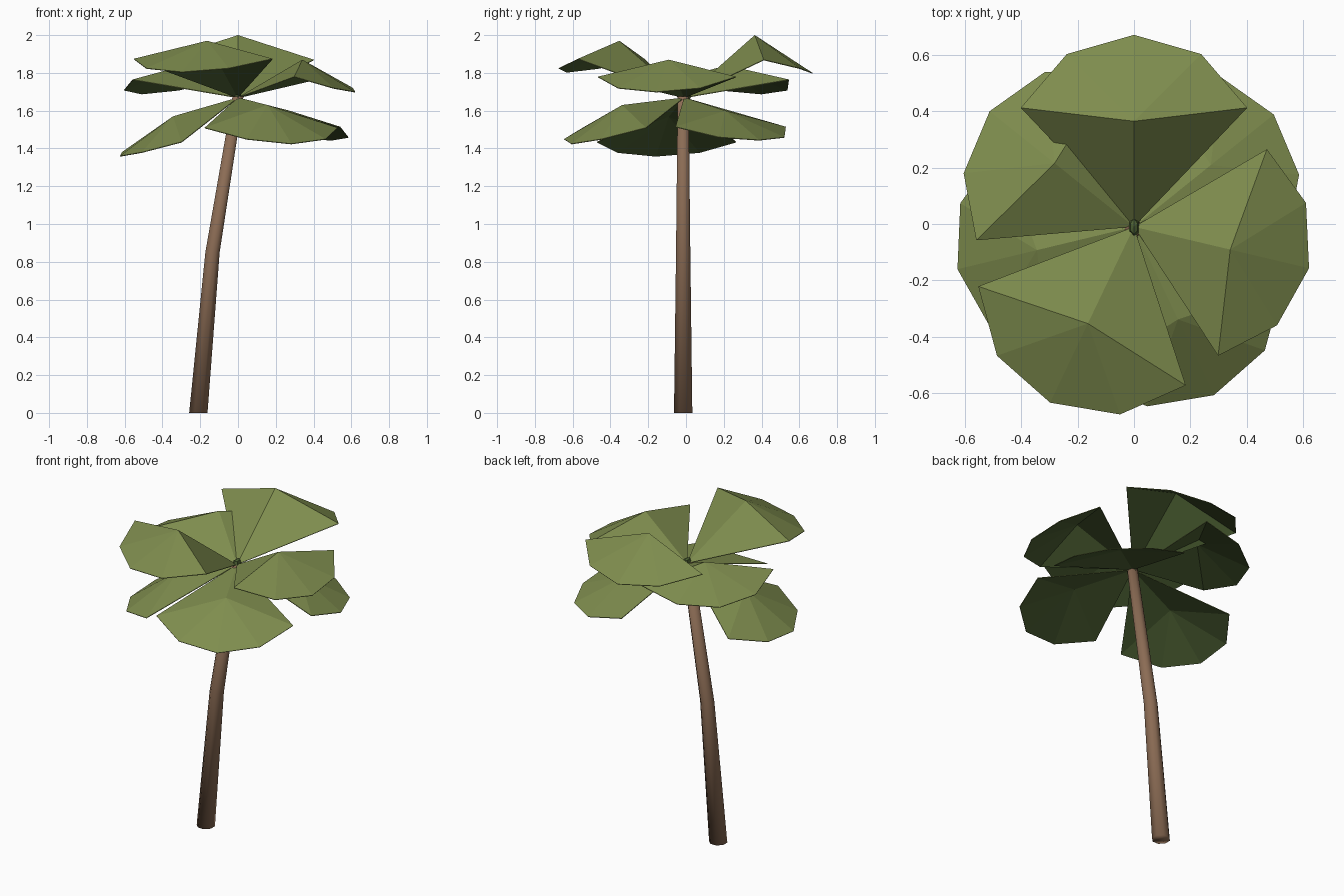
import bpy
import math
from mathutils import Vector, Matrix

cube = bpy.data.objects.get("Cube")
if cube:
    bpy.data.objects.remove(cube)


def make_material(name, color):
    mat = bpy.data.materials.new(name)
    mat.use_nodes = True
    mat.diffuse_color = (*color, 1)
    mat.node_tree.nodes["Principled BSDF"].inputs["Base Color"].default_value = (*color, 1)
    return mat


leaf_green = make_material("leaf green", (0.21, 0.265, 0.076))
dark_green = make_material("dark leaf green", (0.075, 0.12, 0.034))
bark_brown = make_material("bark brown", (0.26, 0.15, 0.09))


def make_object(name, verts, faces, *materials):
    mesh = bpy.data.meshes.new(name)
    mesh.from_pydata(verts, [], faces)
    for mat in materials:
        mesh.materials.append(mat)
    obj = bpy.data.objects.new(name, mesh)
    bpy.context.collection.objects.link(obj)
    return obj


# Trunk: bent tapering tube, smooth across its end caps
SIDES = 8
rings = [(-0.21, 0, 0.05), (-0.135, 0.85, 0.039), (0, 1.675, 0.03)]
verts = []
for x, z, radius in rings:
    for i in range(SIDES):
        a = 2 * math.pi * (i + 0.5) / SIDES
        verts.append((x + radius * 1.05 * math.cos(a), -0.015 + radius * 1.05 * math.sin(a), z))
faces = [tuple(reversed(range(SIDES)))]
for r in range(len(rings) - 1):
    for i in range(SIDES):
        j = (i + 1) % SIDES
        low, high = r * SIDES, (r + 1) * SIDES
        faces.append((low + i, low + j, high + j, high + i))
faces.append(tuple(range(2 * SIDES, 3 * SIDES)))
trunk = make_object("trunk", verts, faces, bark_brown)
for poly in trunk.data.polygons:
    poly.use_smooth = True

# Bud at the crown
bpy.ops.mesh.primitive_uv_sphere_add(segments=6, ring_count=4, radius=1, location=(0, -0.01, 1.675))
bud = bpy.context.object
bud.name = "crown_bud"
bud.scale = (0.02, 0.038, 0.03)
bud.data.materials.append(dark_green)

# Leaves: a folded fan with a raised ridge point, two corners and a rounded rim
CROWN = Vector((0, -0.01, 1.67))


def make_leaf(name, azimuth, length, ridge, corner, rim, tip):
    points = [(0, 0, 0), (0.55, 0, ridge),
              (0.62, -0.59, corner), (0.9, -0.35, rim), (1, 0, tip),
              (0.9, 0.35, rim), (0.62, 0.59, corner)]
    turn = Matrix.Rotation(math.radians(azimuth), 3, 'Z')
    verts = [CROWN + turn @ Vector((r * length, s * length, h)) for r, s, h in points]
    faces = [(0, 2, 1), (0, 1, 6)] + [(1, i, i + 1) for i in range(2, 6)]
    leaf = make_object(name, verts, faces, leaf_green, dark_green)
    # thin backing in the darker green
    solid = leaf.modifiers.new("underside", 'SOLIDIFY')
    solid.thickness = 0.004
    solid.offset = -1
    solid.material_offset = 1


# name, azimuth, length, then heights of ridge, corners, rim and tip above the crown
leaves = [
    ("upper_back_leaf", 90, 0.68, 0.33, 0.20, 0.155, 0.13),
    ("upper_front_leaf", -115.5, 0.69, 0.30, 0.205, 0.155, 0.135),
    ("upper_left_leaf", -13.3, 0.637, 0.20, 0.11, 0.05, 0.03),
    ("upper_right_leaf", 141.3, 0.655, 0.17, 0.095, 0.04, 0.02),
    ("lower_back_leaf", 38.8, 0.635, -0.07, -0.155, -0.21, -0.225),
    ("lower_front_leaf", -64.6, 0.66, -0.04, -0.16, -0.22, -0.245),
    ("lower_right_leaf", -166.5, 0.643, -0.10, -0.235, -0.29, -0.31),
]
for leaf in leaves:
    make_leaf(*leaf)
